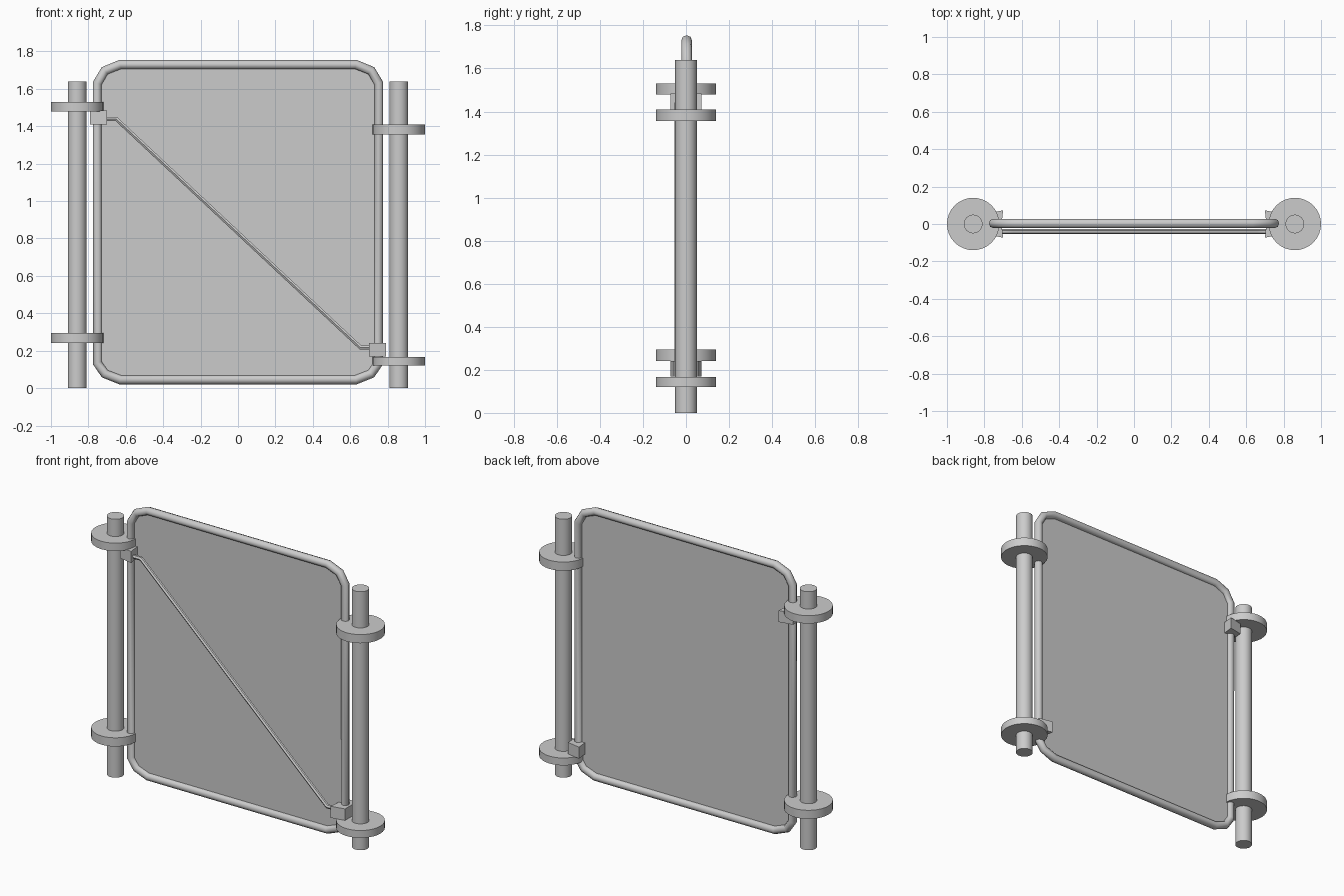
import bpy, bmesh, math

if "Cube" in bpy.data.objects:
    bpy.data.objects.remove(bpy.data.objects["Cube"])


def add_mesh(name, bm):
    bmesh.ops.recalc_face_normals(bm, faces=bm.faces)
    me = bpy.data.meshes.new(name)
    bm.to_mesh(me)
    bm.free()
    ob = bpy.data.objects.new(name, me)
    bpy.context.collection.objects.link(ob)
    return ob


def smooth(ob, angle=40):
    bpy.ops.object.select_all(action='DESELECT')
    ob.select_set(True)
    bpy.context.view_layer.objects.active = ob
    bpy.ops.object.shade_smooth_by_angle(angle=math.radians(angle))


def cylinder(name, x, z0, z1, r):
    bpy.ops.mesh.primitive_cylinder_add(vertices=32, radius=r, depth=z1 - z0,
                                        location=(x, 0, (z0 + z1) / 2))
    ob = bpy.context.object
    ob.name = name
    smooth(ob)


def prism(name, loop, offset):
    bm = bmesh.new()
    face = bm.faces.new([bm.verts.new(p) for p in loop])
    ext = bmesh.ops.extrude_face_region(bm, geom=[face])
    verts = [g for g in ext['geom'] if isinstance(g, bmesh.types.BMVert)]
    bmesh.ops.translate(bm, verts=verts, vec=offset)
    return add_mesh(name, bm)


def tube(name, pts, r, res, cyclic):
    cu = bpy.data.curves.new(name, 'CURVE')
    cu.dimensions = '3D'
    cu.bevel_depth = r
    cu.bevel_resolution = res
    cu.use_fill_caps = not cyclic
    sp = cu.splines.new('POLY')
    sp.points.add(len(pts) - 1)
    for p, co in zip(sp.points, pts):
        p.co = (*co, 1)
    sp.use_cyclic_u = cyclic
    ob = bpy.data.objects.new(name, cu)
    bpy.context.collection.objects.link(ob)
    bpy.ops.object.select_all(action='DESELECT')
    ob.select_set(True)
    bpy.context.view_layer.objects.active = ob
    bpy.ops.object.convert(target='MESH')
    smooth(bpy.context.object, 50)


# Rounded gate frame and its infill panel
half = [(0.63, 0.045), (0.712, 0.077), (0.752, 0.135),
        (0.752, 1.63), (0.712, 1.697), (0.63, 1.73)]
outline = half + [(-x, z) for x, z in reversed(half)]
tube("gate_frame", [(x, 0.003, z) for x, z in outline], 0.025, 2, True)
prism("panel", [(x, 0.001, z) for x, z in outline], (0, 0.003, 0))

# Posts, collars and clamp blocks on each side
sides = [("left", -1, [(0.24, 0.295), (1.48, 1.53)], 1.41),
         ("right", 1, [(0.12, 0.167), (1.355, 1.41)], 0.168)]
for side, s, collars, clamp_z in sides:
    cylinder(side + "_post", s * 0.86, 0, 1.64, 0.05)
    for label, (z0, z1) in zip(("lower", "upper"), collars):
        cylinder(f"{side}_{label}_collar", s * 0.86, z0, z1, 0.14)
    plan = [(0.79, -0.055), (0.70, -0.073), (0.708, 0), (0.70, 0.073), (0.79, 0.055)]
    prism(side + "_clamp", [(s * x, y, clamp_z) for x, y in plan], (0, 0, 0.073))

# Diagonal tension rod
tube("tension_rod", [(-0.72, -0.041, 1.438), (-0.65, -0.041, 1.438),
                     (0.655, -0.041, 0.217), (0.72, -0.041, 0.217)], 0.013, 1, False)
